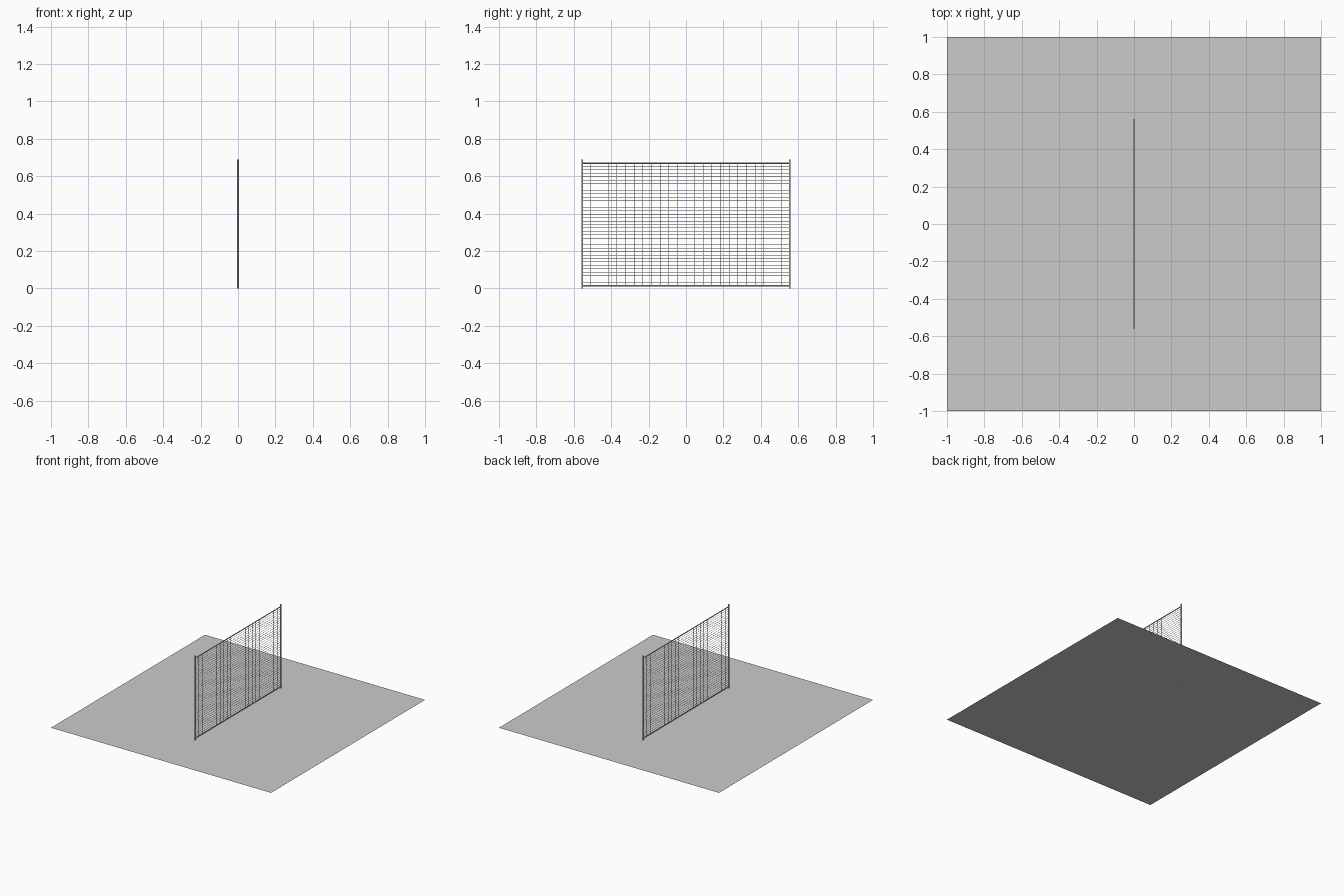
import bpy, bmesh
from mathutils import Vector

if "Cube" in bpy.data.objects:
    bpy.data.objects.remove(bpy.data.objects["Cube"])

HALF, TOP, BOTTOM = 0.555, 0.67, 0.014   # net extents
COLS, ROWS = 24, 36


def rods(name, segments, radius, sides):
    """One object made of straight rods between pairs of points."""
    bm = bmesh.new()
    for a, b in segments:
        a, b = Vector(a), Vector(b)
        d = b - a
        m = d.to_track_quat('Z', 'Y').to_matrix().to_4x4()
        m.translation = (a + b) / 2
        bmesh.ops.create_cone(bm, cap_ends=True, segments=sides, radius1=radius,
                              radius2=radius, depth=d.length, matrix=m)
    me = bpy.data.meshes.new(name)
    bm.to_mesh(me)
    bm.free()
    ob = bpy.data.objects.new(name, me)
    bpy.context.collection.objects.link(ob)
    bpy.ops.object.select_all(action='DESELECT')
    ob.select_set(True)
    bpy.context.view_layer.objects.active = ob
    bpy.ops.object.shade_smooth_by_angle()
    return ob


# Flat court
bpy.ops.mesh.primitive_plane_add(size=2, location=(0, 0, 0.001))
bpy.context.object.name = "court"

# End posts
rods("posts", [((0, y, 0), (0, y, 0.69)) for y in (-HALF, HALF)], 0.005, 12)

# Top and bottom cords
rods("edge_cords", [((0, -HALF, z), (0, HALF, z)) for z in (BOTTOM, TOP)], 0.004, 8)

# Net strands
dy, dz = 2 * HALF / COLS, (TOP - BOTTOM) / ROWS
rods("vertical_strands",
     [((0, -HALF + i * dy, BOTTOM), (0, -HALF + i * dy, TOP)) for i in range(1, COLS)], 0.0012, 6)
rods("horizontal_strands",
     [((0, -HALF, BOTTOM + i * dz), (0, HALF, BOTTOM + i * dz)) for i in range(1, ROWS)], 0.0012, 6)
